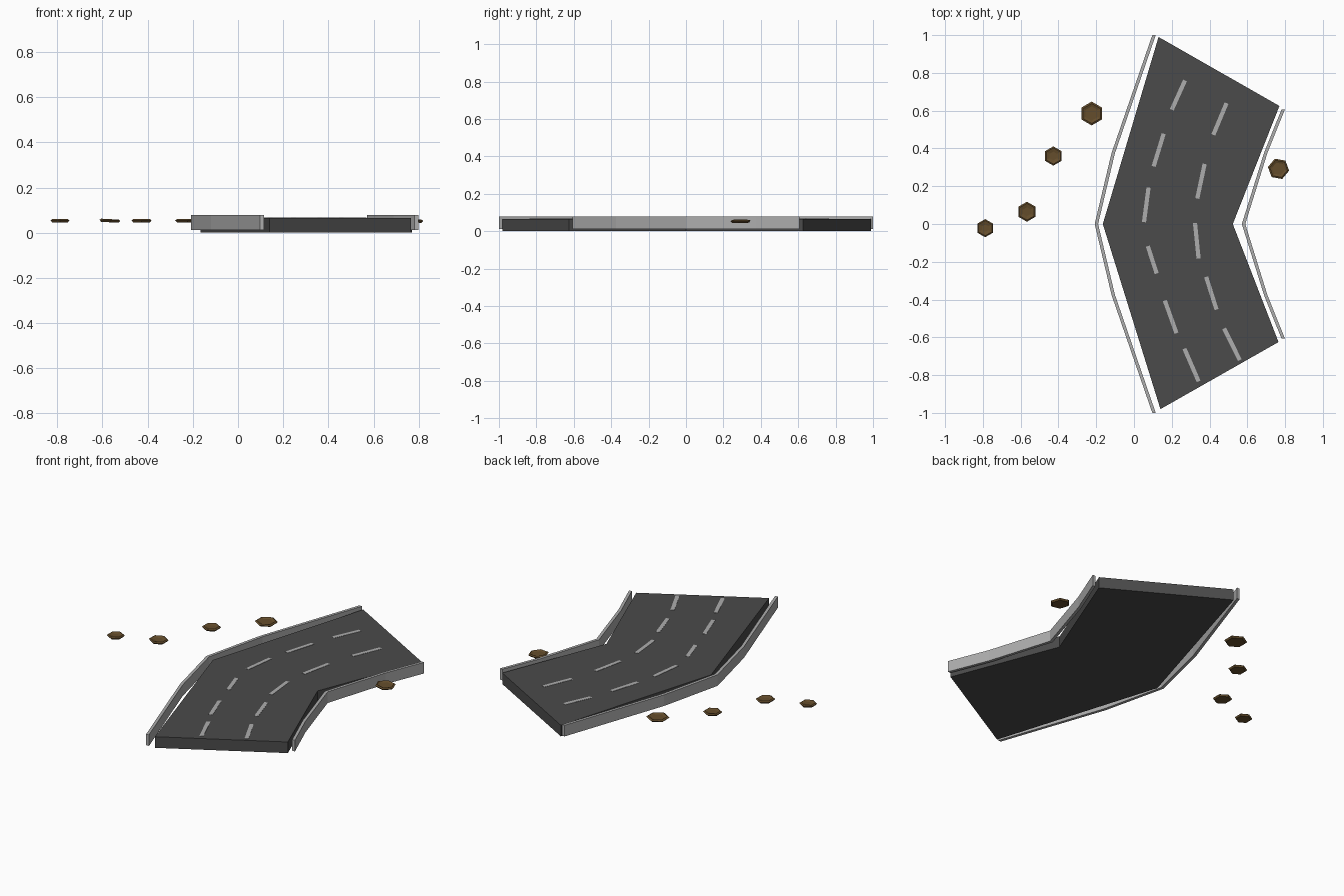
import bpy, bmesh, math
from mathutils import Vector, Matrix

if "Cube" in bpy.data.objects:
    bpy.data.objects.remove(bpy.data.objects["Cube"])


def material(name, rgb):
    m = bpy.data.materials.new(name)
    m.diffuse_color = (*rgb, 1)
    m.use_nodes = True
    m.node_tree.nodes["Principled BSDF"].inputs["Base Color"].default_value = m.diffuse_color
    return m


ASPHALT = material("asphalt", (0.07, 0.07, 0.07))
PAINT = material("road_paint", (0.42, 0.42, 0.42))
RAIL = material("barrier_grey", (0.42, 0.42, 0.42))
BROWN = material("brown", (0.13, 0.075, 0.025))


def finish(name, bm, mat):
    bmesh.ops.recalc_face_normals(bm, faces=bm.faces[:])
    mesh = bpy.data.meshes.new(name)
    bm.to_mesh(mesh)
    bm.free()
    obj = bpy.data.objects.new(name, mesh)
    mesh.materials.append(mat)
    bpy.context.collection.objects.link(obj)
    return obj


def slab(name, outline, z0, z1, mat):
    """Extrude a closed outline from z0 up to z1."""
    bm = bmesh.new()
    face = bm.faces.new([bm.verts.new((x, y, z0)) for x, y in outline])
    top = bmesh.ops.extrude_face_region(bm, geom=[face])["geom"]
    verts = [g for g in top if isinstance(g, bmesh.types.BMVert)]
    bmesh.ops.translate(bm, verts=verts, vec=(0, 0, z1 - z0))
    return finish(name, bm, mat)


# Road deck
slab("road", [(0.13, 0.99), (0.77, 0.625), (0.523, 0), (0.765, -0.625),
              (0.14, -0.98), (-0.165, 0)], 0, 0.066, ASPHALT)


# Side barriers, mirrored about y = 0
def barrier(name, half, width):
    path = half + [(x, -y) for x, y in reversed(half[:-1])]
    outline = ([(x - width / 2, y) for x, y in path]
               + [(x + width / 2, y) for x, y in reversed(path)])
    slab(name, outline, 0.012, 0.078, RAIL)


barrier("outer_barrier", [(0.106, 1.0), (-0.11, 0.375), (-0.199, 0)], 0.018)
barrier("inner_barrier", [(0.79, 0.607), (0.697, 0.375), (0.58, 0)], 0.018)

# Painted lane dashes
dashes = [((0.27, 0.76), (0.20, 0.605)), ((0.157, 0.478), (0.104, 0.305)),
          ((0.077, 0.193), (0.053, 0.01)), ((0.073, -0.117), (0.12, -0.262)),
          ((0.163, -0.405), (0.225, -0.578)), ((0.267, -0.66), (0.342, -0.833)),
          ((0.49, 0.64), (0.42, 0.472)), ((0.374, 0.318), (0.335, 0.135)),
          ((0.323, 0.005), (0.342, -0.183)), ((0.382, -0.28), (0.437, -0.453)),
          ((0.477, -0.553), (0.56, -0.72))]
for i, (a, b) in enumerate(dashes):
    a, b = Vector(a), Vector(b)
    d = (b - a).normalized()
    n = Vector((-d.y, d.x)) * 0.011
    slab(f"lane_dash_{i + 1}", [a + n, b + n, b - n, a - n], 0.062, 0.0675, PAINT)


# Low hexagonal stumps with a sunken middle
def stump(name, x, y, r, turn, tilt, dish):
    rings = [(0.85, -0.007), (1.0, 0.002), (0.84, 0.007), (dish, 0.002)]
    bm = bmesh.new()
    loops = [[bm.verts.new((r * s * math.sin(k * math.pi / 3),
                            r * s * math.cos(k * math.pi / 3), z))
              for k in range(6)] for s, z in rings]
    for low, high in zip(loops, loops[1:]):
        for k in range(6):
            j = (k + 1) % 6
            bm.faces.new((low[k], low[j], high[j], high[k]))
    bm.faces.new(loops[0])
    bm.faces.new(loops[-1])
    obj = finish(name, bm, BROWN)
    obj.matrix_world = (Matrix.Translation((x, y, 0.053))
                        @ Matrix.Rotation(math.radians(tilt), 4, "Y")
                        @ Matrix.Rotation(math.radians(turn), 4, "Z"))


for i, args in enumerate([(-0.224, 0.585, 0.063, 0, 0, 0.6),
                          (-0.427, 0.36, 0.051, 0, 0, 0.45),
                          (-0.567, 0.065, 0.053, 0, 3, 0.45),
                          (-0.788, -0.022, 0.048, 0, 0, 0.4),
                          (0.765, 0.292, 0.057, 20, 3, 0.6)]):
    stump(f"stump_{i + 1}", *args)
